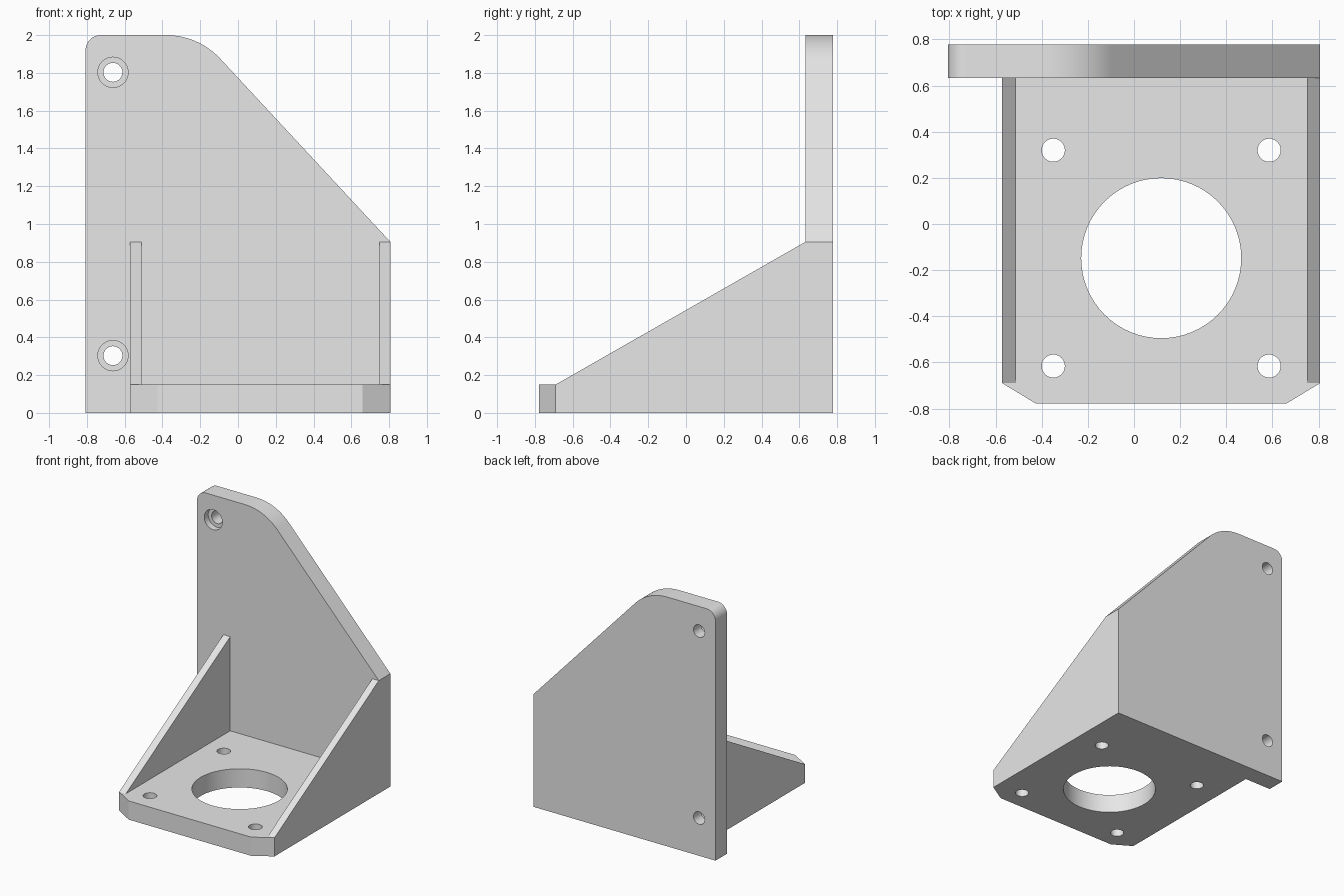
import bpy
import bmesh
import math
from mathutils import Vector, Matrix

cube = bpy.data.objects.get("Cube")
if cube:
    bpy.data.objects.remove(cube, do_unlink=True)

grey = bpy.data.materials.new("light_grey")
grey.use_nodes = True
grey.diffuse_color = (0.8, 0.8, 0.8, 1)
grey.node_tree.nodes["Principled BSDF"].inputs["Base Color"].default_value = grey.diffuse_color

# Shared dimensions
RIGHT, BACK = 0.807, 0.779
PLATE_FRONT = 0.632
BASE_LEFT = -0.572
FLOOR_TOP = 0.15
RIB_TOP = 0.905
CHAMFER_Y = -0.69


def fillet(prev, corner, nxt, radius, steps=16):
    """Points of a rounded corner between two straight edges."""
    c = Vector(corner)
    u, v = (Vector(prev) - c).normalized(), (Vector(nxt) - c).normalized()
    half = u.angle(v) / 2
    centre = c + (u + v).normalized() * radius / math.sin(half)
    tangent = radius / math.tan(half)
    a, b = c + u * tangent - centre, c + v * tangent - centre
    turn = a.angle(b)
    return [centre + (a * math.sin(turn * (1 - i / steps)) + b * math.sin(turn * i / steps))
            / math.sin(turn) for i in range(steps + 1)]


def prism(name, outline, place, start, end):
    """Extrude a 2D outline; place maps (u, v, depth) to x, y, z."""
    bm = bmesh.new()
    face = bm.faces.new([bm.verts.new(place(u, v, start)) for u, v in outline])
    shift = Vector(place(0, 0, end)) - Vector(place(0, 0, start))
    out = bmesh.ops.extrude_face_region(bm, geom=[face], use_keep_orig=True)
    bmesh.ops.translate(bm, vec=shift,
                        verts=[g for g in out["geom"] if isinstance(g, bmesh.types.BMVert)])
    bmesh.ops.recalc_face_normals(bm, faces=bm.faces)
    mesh = bpy.data.meshes.new(name)
    bm.to_mesh(mesh)
    bm.free()
    mesh.materials.append(grey)
    obj = bpy.data.objects.new(name, mesh)
    bpy.context.collection.objects.link(obj)
    return obj


def drill(obj, centre, radius, depth, axis):
    """Cut a round hole, then remove the cutter."""
    bpy.ops.mesh.primitive_cylinder_add(vertices=64, radius=radius, depth=depth)
    cutter = bpy.context.object
    turn = Matrix.Rotation(math.pi / 2, 4, "X") if axis == "Y" else Matrix()
    cutter.data.transform(Matrix.Translation(centre) @ turn)
    cutter.data.materials.append(grey)
    cutter.hide_render = True
    mod = obj.modifiers.new("hole", "BOOLEAN")
    mod.operation, mod.solver, mod.object = "DIFFERENCE", "EXACT", cutter
    bpy.ops.object.select_all(action="DESELECT")
    obj.select_set(True)
    bpy.context.view_layer.objects.active = obj
    bpy.ops.object.modifier_apply(modifier=mod.name)
    bpy.data.objects.remove(cutter, do_unlink=True)


def on_xy(u, v, d):
    return (u, v, d)


def on_xz(u, v, d):
    return (u, d, v)


def on_yz(u, v, d):
    return (d, u, v)


# Upright plate with rounded top corners and a sloping edge
bottom_left, bottom_right = (-RIGHT, 0), (RIGHT, 0)
top_left, top_bend, slope_end = (-RIGHT, 2), (-0.21, 2), (RIGHT, RIB_TOP)
outline = [bottom_right, bottom_left]
outline += fillet(bottom_left, top_left, top_bend, 0.08)
outline += fillet(top_left, top_bend, slope_end, 0.39)
outline += [slope_end]
upright = prism("upright_plate", outline, on_xz, PLATE_FRONT, BACK)

# Counterbored screw holes in the upright plate
for z in (0.303, 1.803):
    drill(upright, (-0.662, BACK, z), 0.05, 1, "Y")
    drill(upright, (-0.662, PLATE_FRONT, z), 0.08, 0.1, "Y")

# Base plate with chamfered front corners
base = prism("base_plate",
             [(BASE_LEFT, PLATE_FRONT), (BASE_LEFT, CHAMFER_Y), (-0.425, -BACK),
              (0.66, -BACK), (RIGHT, CHAMFER_Y), (RIGHT, PLATE_FRONT)],
             on_xy, 0, FLOOR_TOP)

# Large centre opening and four bolt holes
drill(base, (0.118, -0.148, 0), 0.347, 1, "Z")
for x in (-0.35, 0.586):
    for y in (-0.616, 0.32):
        drill(base, (x, y, 0), 0.05, 1, "Z")

# Triangular side ribs
triangle = [(CHAMFER_Y, FLOOR_TOP), (PLATE_FRONT, FLOOR_TOP), (PLATE_FRONT, RIB_TOP)]
ribs = [prism("right_rib", triangle, on_yz, BASE_LEFT, -0.512),
        prism("left_rib", triangle, on_yz, 0.75, RIGHT)]

# Smooth the round walls and keep the corners crisp
bpy.ops.object.select_all(action="DESELECT")
for obj in [upright, base] + ribs:
    obj.select_set(True)
bpy.context.view_layer.objects.active = upright
bpy.ops.object.shade_smooth_by_angle(angle=math.radians(25))
